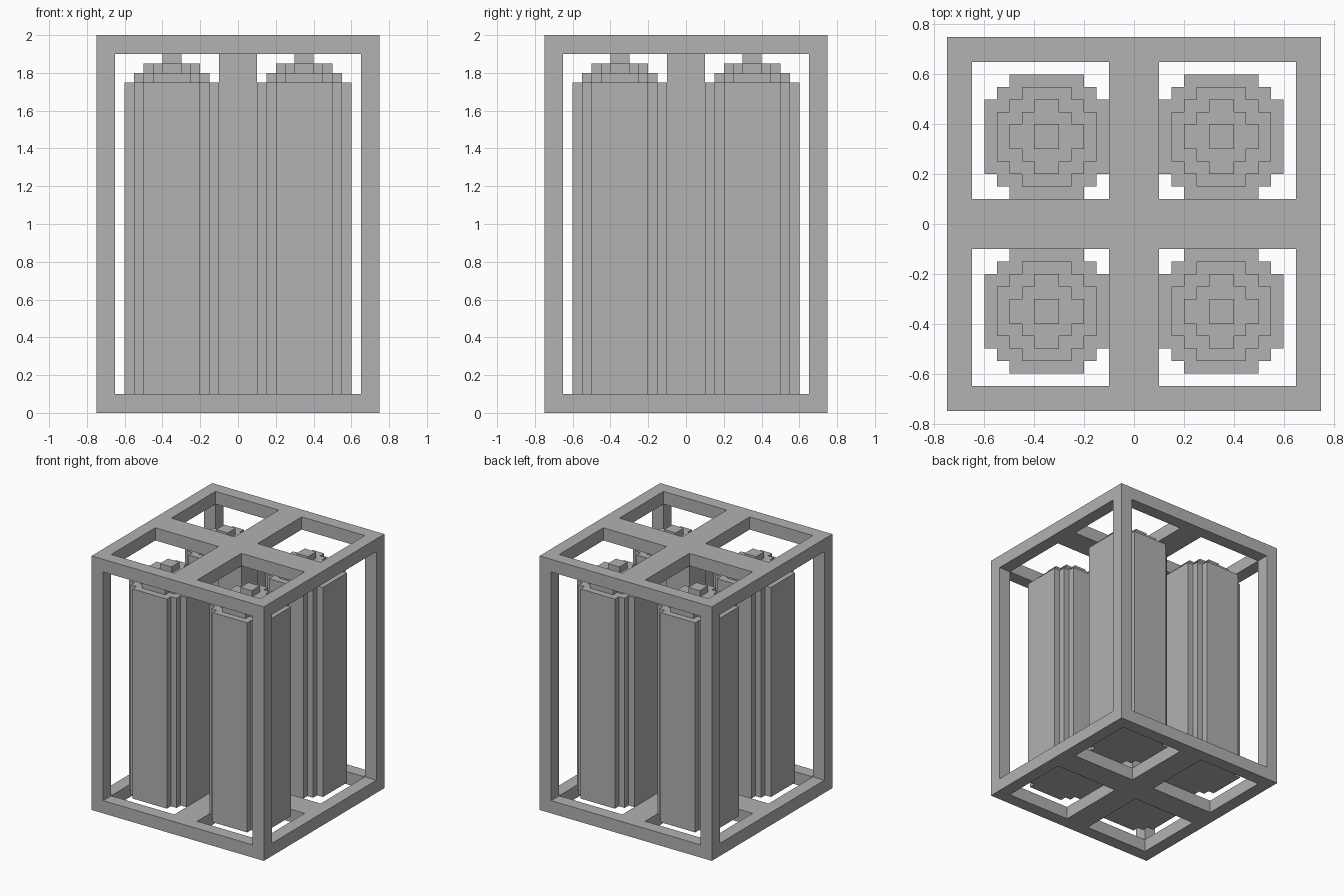
import bpy
import bmesh
from mathutils import Vector

cube = bpy.data.objects.get("Cube")
if cube:
    bpy.data.objects.remove(cube, do_unlink=True)

# Single plain grey material
grey = bpy.data.materials.new("plain_grey")
grey.use_nodes = True
colour = (0.445, 0.445, 0.445, 1.0)
grey.diffuse_color = colour
grey.node_tree.nodes["Principled BSDF"].inputs["Base Color"].default_value = colour


def block_mesh(name, cuts, levels, solid):
    """Closed shell round the solid cells of a grid cut at the given positions."""
    n, m = len(cuts) - 1, len(levels) - 1
    axes = (cuts, cuts, levels)

    def filled(c):
        return 0 <= c[0] < n and 0 <= c[1] < n and 0 <= c[2] < m and solid(*c)

    bm = bmesh.new()
    cells = [(i, j, k) for i in range(n) for j in range(n) for k in range(m)]
    for cell in filter(filled, cells):
        for axis in range(3):
            u, v = (axis + 1) % 3, (axis + 2) % 3
            for side in (0, 1):
                neighbour = list(cell)
                neighbour[axis] += 2 * side - 1
                if filled(neighbour):
                    continue
                corners = []
                for du, dv in ((0, 0), (1, 0), (1, 1), (0, 1)):
                    p = Vector()
                    p[axis] = axes[axis][cell[axis] + side]
                    p[u] = axes[u][cell[u] + du]
                    p[v] = axes[v][cell[v] + dv]
                    corners.append(bm.verts.new(p))
                bm.faces.new(corners if side else corners[::-1])
    bmesh.ops.remove_doubles(bm, verts=bm.verts, dist=0.001)
    bmesh.ops.dissolve_limit(bm, angle_limit=0.01, verts=bm.verts, edges=bm.edges)
    mesh = bpy.data.meshes.new(name)
    bm.to_mesh(mesh)
    bm.free()
    mesh.materials.append(grey)
    return mesh


def add_object(name, mesh, location=(0, 0, 0)):
    obj = bpy.data.objects.new(name, mesh)
    obj.location = location
    bpy.context.collection.objects.link(obj)


# Frame: two plates with four openings, corner posts and a centre column
def frame_solid(i, j, k):
    if k == 1:
        return (i, j) == (2, 2) or (i in (0, 4) and j in (0, 4))
    return not (i in (1, 3) and j in (1, 3))


frame_cuts = [-0.75, -0.65, -0.1, 0.1, 0.65, 0.75]
add_object("frame", block_mesh("frame", frame_cuts, [0, 0.1, 1.9, 2], frame_solid))


# Tank: stepped round body under three shrinking tiers
def tank_solid(i, j, k):
    d, e = abs(i - 4), abs(j - 4)
    return d + e <= 6 - 2 * k and max(d, e) <= 4 - k


half = [0.05 * s for s in range(1, 6)]
tank_cuts = [-h for h in reversed(half)] + half
tank = block_mesh("tank", tank_cuts, [0.1, 1.75, 1.8, 1.85, 1.9], tank_solid)

# Four tanks, one in each quarter
for side, x in (("left", 0.35), ("right", -0.35)):
    for end, y in (("front", -0.35), ("back", 0.35)):
        add_object(f"tank_{end}_{side}", tank, (x, y, 0))
